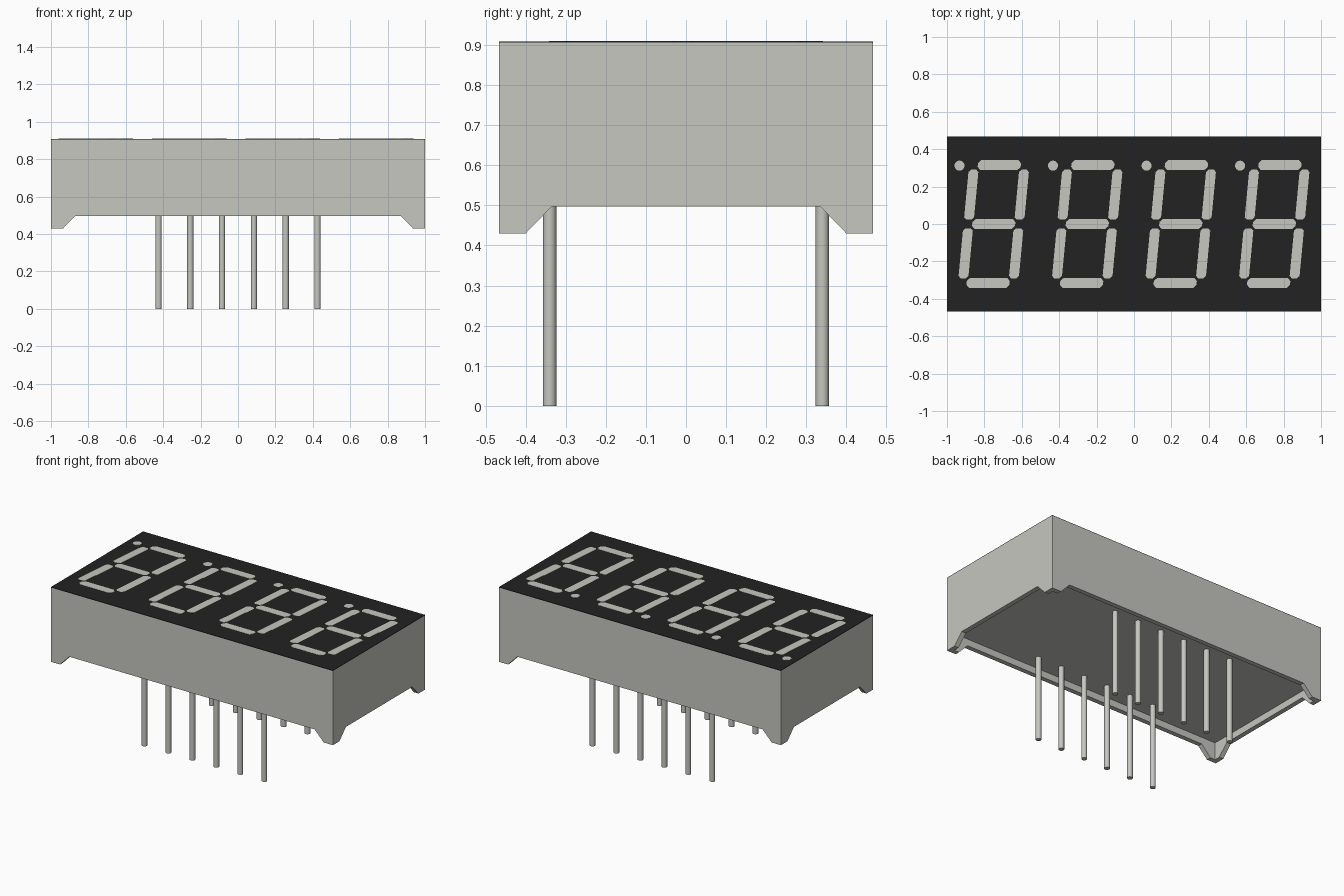
import bpy, bmesh, math
from mathutils import Vector

if "Cube" in bpy.data.objects:
    bpy.data.objects.remove(bpy.data.objects["Cube"], do_unlink=True)


def material(name, rgb):
    m = bpy.data.materials.new(name)
    m.use_nodes = True
    m.diffuse_color = (*rgb, 1)
    m.node_tree.nodes["Principled BSDF"].inputs["Base Color"].default_value = (*rgb, 1)
    return m


GREY = material("light grey plastic", (0.57, 0.57, 0.53))
BLACK = material("black face", (0.016, 0.016, 0.016))


def finish(name, bm, mat):
    bmesh.ops.recalc_face_normals(bm, faces=bm.faces)
    mesh = bpy.data.meshes.new(name)
    bm.to_mesh(mesh)
    bm.free()
    mesh.materials.append(mat)
    ob = bpy.data.objects.new(name, mesh)
    bpy.context.collection.objects.link(ob)
    return ob


def add_prism(bm, points, offset):
    """Extrude a flat outline of 3D points by an offset."""
    face = bm.faces.new([bm.verts.new(p) for p in points])
    out = bmesh.ops.extrude_face_region(bm, geom=[face])
    verts = [g for g in out["geom"] if isinstance(g, bmesh.types.BMVert)]
    bmesh.ops.translate(bm, vec=Vector(offset), verts=verts)


def prism(name, points, offset, mat):
    bm = bmesh.new()
    add_prism(bm, points, offset)
    return finish(name, bm, mat)


def rectangle(hx, hy, z):
    return [(-hx, -hy, z), (hx, -hy, z), (hx, hy, z), (-hx, hy, z)]


HX, HY = 1.0, 0.467          # half length and half depth
FOOT, RIM, FLOOR = 0.43, 0.497, 0.54
FACE, TOP = 0.906, 0.91
WALL = 0.03

# Housing: a block with a pocket below and the rim cut away between corner feet
body = prism("housing", rectangle(HX, HY, FOOT), (0, 0, FACE - FOOT), GREY)


def gap_outline(low, high):
    over = 0.1
    wide = low + (low - high) * over / (RIM - FOOT)
    return [(-wide, FOOT - over), (wide, FOOT - over), (high, RIM), (-high, RIM)]


cutters = [
    prism("pocket_cutter", rectangle(HX - WALL, HY - WALL, 0.3), (0, 0, FLOOR - 0.3), GREY),
    prism("long_gap_cutter", [(u, -1, z) for u, z in gap_outline(0.935, 0.87)], (0, 2, 0), GREY),
    prism("short_gap_cutter", [(-2, u, z) for u, z in gap_outline(0.40, 0.335)], (4, 0, 0), GREY),
]
for c in cutters:
    c.hide_render = True
    mod = body.modifiers.new(c.name, "BOOLEAN")
    mod.operation, mod.solver, mod.object = "DIFFERENCE", "EXACT", c
bpy.context.view_layer.update()
cut = bpy.data.meshes.new_from_object(
    body.evaluated_get(bpy.context.evaluated_depsgraph_get()))
body.modifiers.clear()
body.data = cut
for c in cutters:
    bpy.data.objects.remove(c, do_unlink=True)

# Black face sheet
prism("face_sheet", rectangle(HX, HY, FACE), (0, 0, 0.003), BLACK)

# Digits: seven slanted bars and a dot, as thin plates
SLANT = 0.095
BAR = 0.0265                 # half width of a bar


def bar_outline(cx, cy, length, upright, chamfer):
    a, b, c = length / 2, BAR, chamfer
    pts = [(-a, -b + c), (-a + c, -b), (a - c, -b), (a, -b + c),
           (a, b - c), (a - c, b), (-a + c, b), (-a, b - c)]
    if upright:
        pts = [(-v, u) for u, v in pts]
    return [(cx + u, cy + v) for u, v in pts]


bars = [bar_outline(0, y, 0.23, False, 0.016) for y in (-0.315, 0, 0.315)]
bars += [bar_outline(x, y, 0.268, True, 0.013)
         for x in (-0.135, 0.135) for y in (-0.157, 0.157)]

for i in range(4):
    x0 = -0.75 + 0.5 * i
    bm = bmesh.new()
    for outline in bars:
        add_prism(bm, [(x0 + x + SLANT * y, y, FACE + 0.001) for x, y in outline],
                  (0, 0, TOP - FACE - 0.001))
    finish(f"digit_{i + 1}", bm, GREY)
    ring = [(x0 - 0.183 + 0.027 * math.cos(t), 0.312 + 0.027 * math.sin(t), FACE + 0.001)
            for t in (k * math.tau / 16 for k in range(16))]
    prism(f"point_{i + 1}", ring, (0, 0, TOP - FACE - 0.001), GREY)

# Two rows of six round pins
for row, y in (("front", -0.34), ("back", 0.34)):
    for k in range(6):
        x = (k - 2.5) * 0.17
        bpy.ops.mesh.primitive_cylinder_add(
            vertices=20, radius=0.0165, depth=FLOOR + 0.01,
            location=(x, y, (FLOOR + 0.01) / 2))
        pin = bpy.context.object
        pin.name = f"{row}_pin_{k + 1}"
        pin.data.materials.append(GREY)
        bpy.ops.object.shade_smooth_by_angle()
